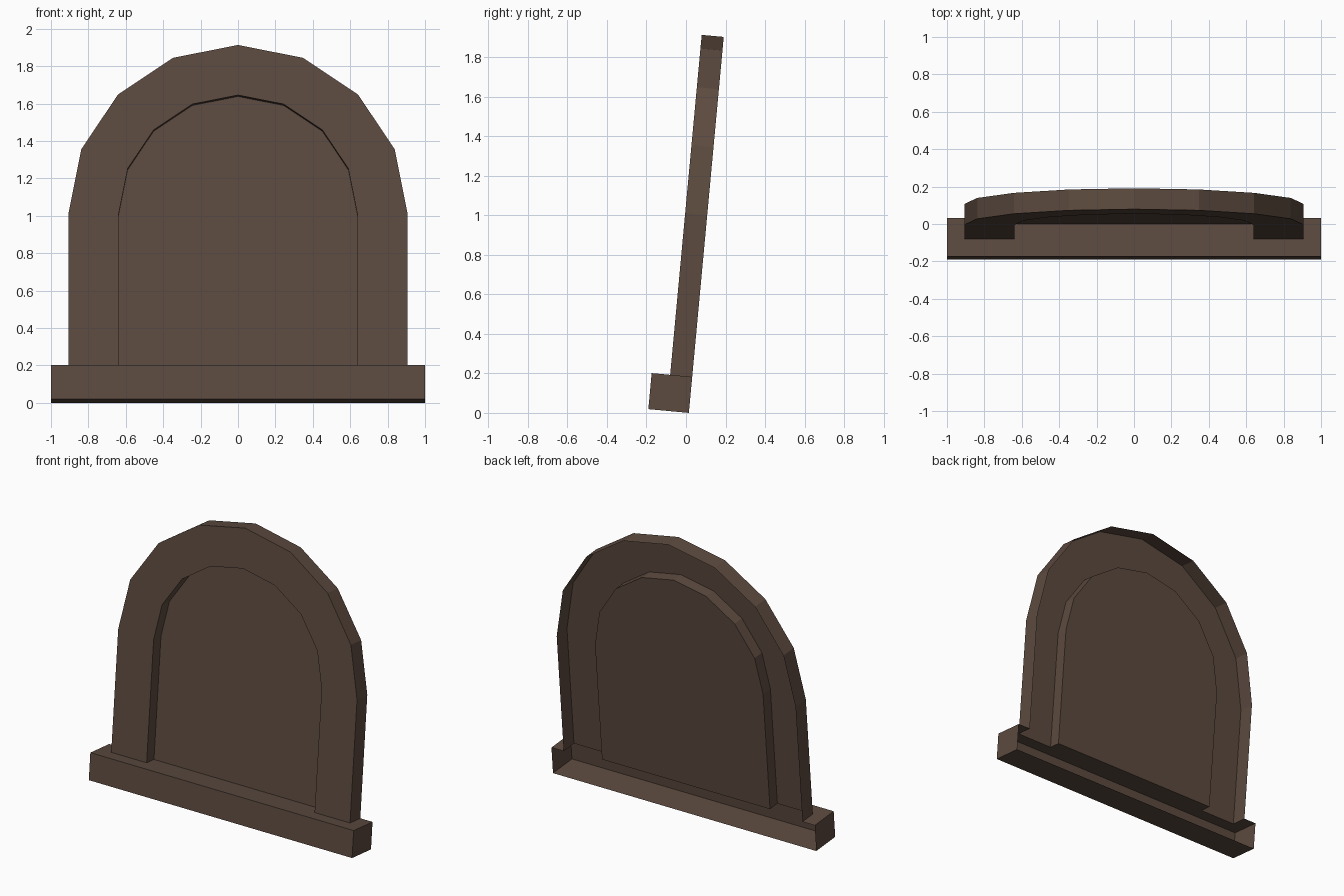
import bpy, bmesh, math
from mathutils import Matrix, Vector

if "Cube" in bpy.data.objects:
    bpy.data.objects.remove(bpy.data.objects["Cube"])

LEAN = math.radians(5.3)                # whole slab leans backwards
H = 0.183                               # height of the base
D, T, P = 0.206, 0.112, 0.032           # depth of base, frame, panel (from back plane)
R_OUT, R_IN, SPRING = 0.907, 0.638, 1.004
PLACE = Matrix.Translation((0, 0.0145, 0)) @ Matrix.Rotation(-LEAN, 4, 'X')

mat = bpy.data.materials.new("dark_brown")
mat.diffuse_color = (0.108, 0.069, 0.050, 1)
mat.use_nodes = True
mat.node_tree.nodes["Principled BSDF"].inputs["Base Color"].default_value = mat.diffuse_color


def make(name, faces):
    """Build an object from faces given as lists of (x, depth, height)."""
    bm = bmesh.new()
    for f in faces:
        bm.faces.new([bm.verts.new(PLACE @ Vector((x, -d, z))) for x, d, z in f])
    bmesh.ops.remove_doubles(bm, verts=bm.verts, dist=1e-5)
    me = bpy.data.meshes.new(name)
    bm.to_mesh(me)
    bm.free()
    me.materials.append(mat)
    bpy.context.collection.objects.link(bpy.data.objects.new(name, me))


def arch(r, depth):
    """Arch outline from left foot over the top to right foot."""
    arc = [(-r * math.cos(math.pi * i / 8), depth, SPRING + r * math.sin(math.pi * i / 8))
           for i in range(9)]
    return [(-r, depth, H)] + arc + [(r, depth, H)]


# arched frame: inner reveal, front ring, outer wall (open at the back)
rings = [arch(R_IN, P), arch(R_IN, T), arch(R_OUT, T), arch(R_OUT, 0)]
make("arch_frame", [[a[i], a[i + 1], b[i + 1], b[i]]
                    for a, b in zip(rings, rings[1:]) for i in range(len(a) - 1)])

# recessed panel
make("recessed_panel", [arch(R_IN, P)[::-1]])

# base ledge: front, bottom, ends and a top cut around the frame, open at the back
end = [(1, D, 0), (1, 0, 0), (1, 0, H), (1, D, H)]
half = [(1, D), (1, 0), (R_OUT, 0), (R_OUT, T), (R_IN, T), (R_IN, P)]
top = [(x, d, H) for x, d in half] + [(-x, d, H) for x, d in half[::-1]]
make("base_ledge", [
    [(-1, D, 0), (1, D, 0), (1, D, H), (-1, D, H)],
    [(-1, D, 0), (-1, 0, 0), (1, 0, 0), (1, D, 0)],
    end,
    [(-x, d, z) for x, d, z in end[::-1]],
    top])
